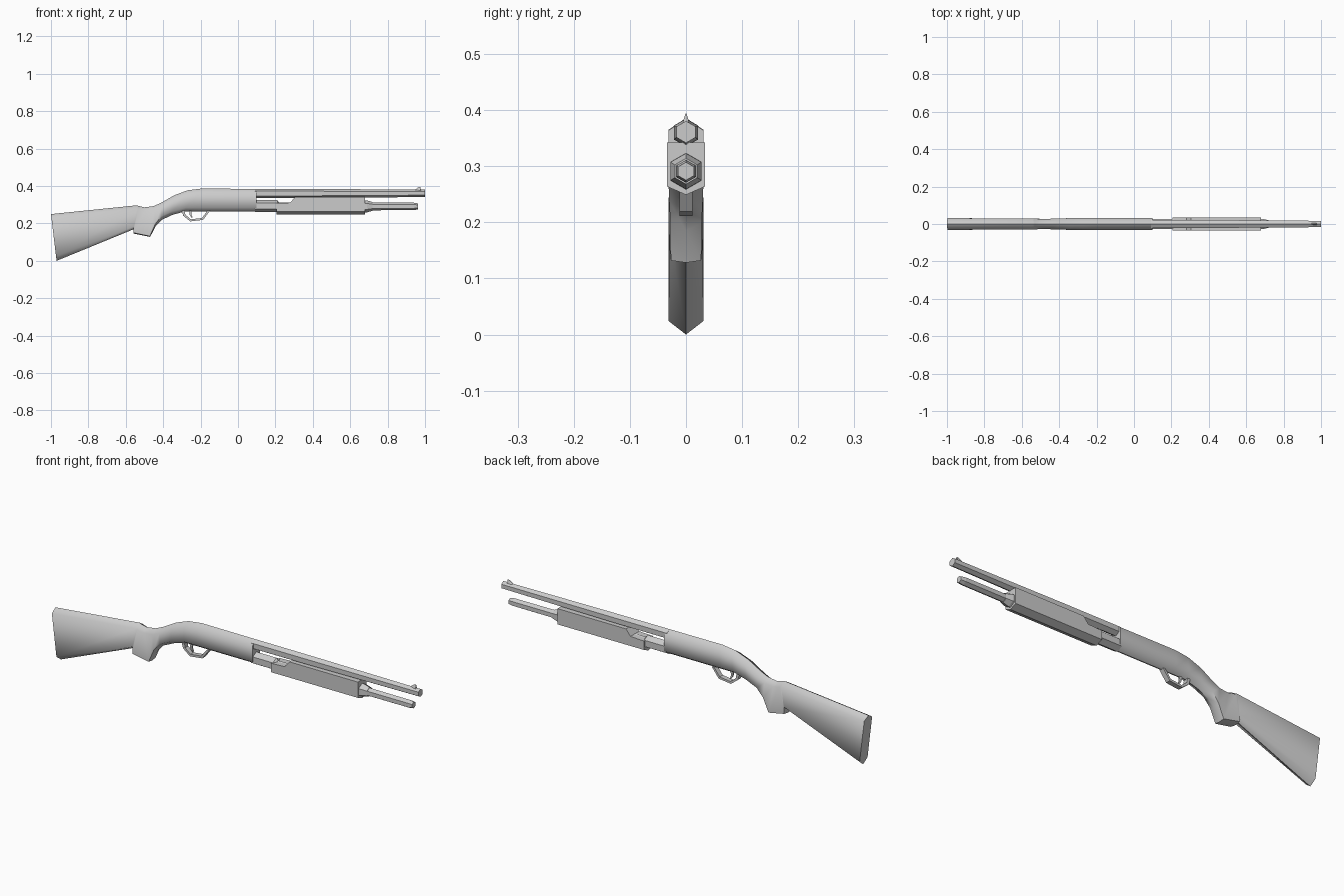
import bpy, bmesh, math


def loft(name, rings, smooth=None):
    """Skin equal-length rings of points and cap both ends."""
    bm = bmesh.new()
    vs = [[bm.verts.new(p) for p in r] for r in rings]
    n = len(vs[0])
    for a, b in zip(vs, vs[1:]):
        for i in range(n):
            j = (i + 1) % n
            bm.faces.new((a[i], a[j], b[j], b[i]))
    bm.faces.new(vs[0])
    bm.faces.new(vs[-1])
    bmesh.ops.recalc_face_normals(bm, faces=bm.faces)
    me = bpy.data.meshes.new(name)
    bm.to_mesh(me)
    bm.free()
    ob = bpy.data.objects.new(name, me)
    bpy.context.collection.objects.link(ob)
    if smooth:
        bpy.ops.object.select_all(action='DESELECT')
        bpy.context.view_layer.objects.active = ob
        ob.select_set(True)
        bpy.ops.object.shade_smooth_by_angle(angle=math.radians(smooth))
    return ob


def hex_tube(name, z, stations):
    """Six-sided tube along x with a corner on top; stations are (x, radius, z shift)."""
    return loft(name, [[(x, r * math.sin(i * math.pi / 3), z + dz + r * math.cos(i * math.pi / 3))
                        for i in range(6)] for x, r, dz in stations])


def body_ring(xt, zt, xb, zb, w, ct, cb):
    """Flat-sided section with peaked top and bottom, slanted between top and bottom points."""
    def at(z, y):
        t = (z - zb) / (zt - zb)
        return (xb + (xt - xb) * t, y, z)
    return [at(zt, 0), at(zt - ct, w), at(zb + cb, w),
            at(zb, 0), at(zb + cb, -w), at(zt - ct, -w)]


def slab(name, profile, w):
    """Profile in x,z extruded evenly across y."""
    return loft(name, [[(x, y, z) for x, z in profile] for y in (-w, w)])


# Shoulder stock, hand grip and receiver in one flowing skin
body = [
    (-1.00, 0.250, -0.970, 0.000, 0.031, 0.018, 0.024),
    (-0.54, 0.297, -0.560, 0.168, 0.030, 0.018, 0.016),
    (-0.53, 0.293, -0.559, 0.146, 0.029, 0.018, 0.004),
    (-0.50, 0.286, -0.470, 0.128, 0.027, 0.018, 0.004),
    (-0.45, 0.293, -0.440, 0.185, 0.028, 0.020, 0.014),
    (-0.41, 0.311, -0.408, 0.219, 0.030, 0.021, 0.020),
    (-0.34, 0.351, -0.350, 0.246, 0.031, 0.021, 0.020),
    (-0.27, 0.377, -0.280, 0.265, 0.031, 0.021, 0.020),
    (-0.20, 0.386, -0.210, 0.265, 0.031, 0.021, 0.020),
    (0.10, 0.385, 0.100, 0.265, 0.031, 0.021, 0.020),
]
loft("stock_and_receiver", [body_ring(*b) for b in body], smooth=60)

# Barrel and magazine tube
hex_tube("barrel", 0.36, [(0.09, 0.025, 0), (0.40, 0.0245, 0), (1.0, 0.0195, 0.001)])
hex_tube("magazine_tube", 0.291, [(0.09, 0.031, 0.002), (0.21, 0.031, 0.002), (0.22, 0.022, 0),
                                  (0.94, 0.020, 0), (0.963, 0.016, 0)])
hex_tube("magazine_collar", 0.291, [(0.66, 0.033, 0), (0.69, 0.032, 0), (0.72, 0.023, 0)])

# Sliding fore-end with a lowered rear shoulder
fore = [(0.205, 0.308), (0.28, 0.311), (0.305, 0.342), (0.68, 0.342)]
loft("fore_end", [[(x, -0.034, zt), (x, -0.034, 0.264), (x, 0, 0.249),
                   (x, 0.034, 0.264), (x, 0.034, zt)] for x, zt in fore])

# Front sight
loft("front_sight", [[(x, -0.007, 0.374), (x, 0.007, 0.374), (x, 0.001, z), (x, -0.001, z)]
                     for x, z in [(0.945, 0.379), (0.965, 0.394), (0.976, 0.394), (0.978, 0.378)]])

# Trigger guard and trigger
outer = [(-0.30, 0.268), (-0.293, 0.241), (-0.255, 0.211), (-0.187, 0.219), (-0.150, 0.268)]
inner = [(-0.163, 0.268), (-0.193, 0.229), (-0.252, 0.222), (-0.281, 0.246), (-0.285, 0.268)]
slab("trigger_guard", outer + inner, 0.012)
slab("trigger", [(-0.262, 0.268), (-0.258, 0.245), (-0.247, 0.230),
                 (-0.243, 0.232), (-0.249, 0.248), (-0.247, 0.268)], 0.004)
